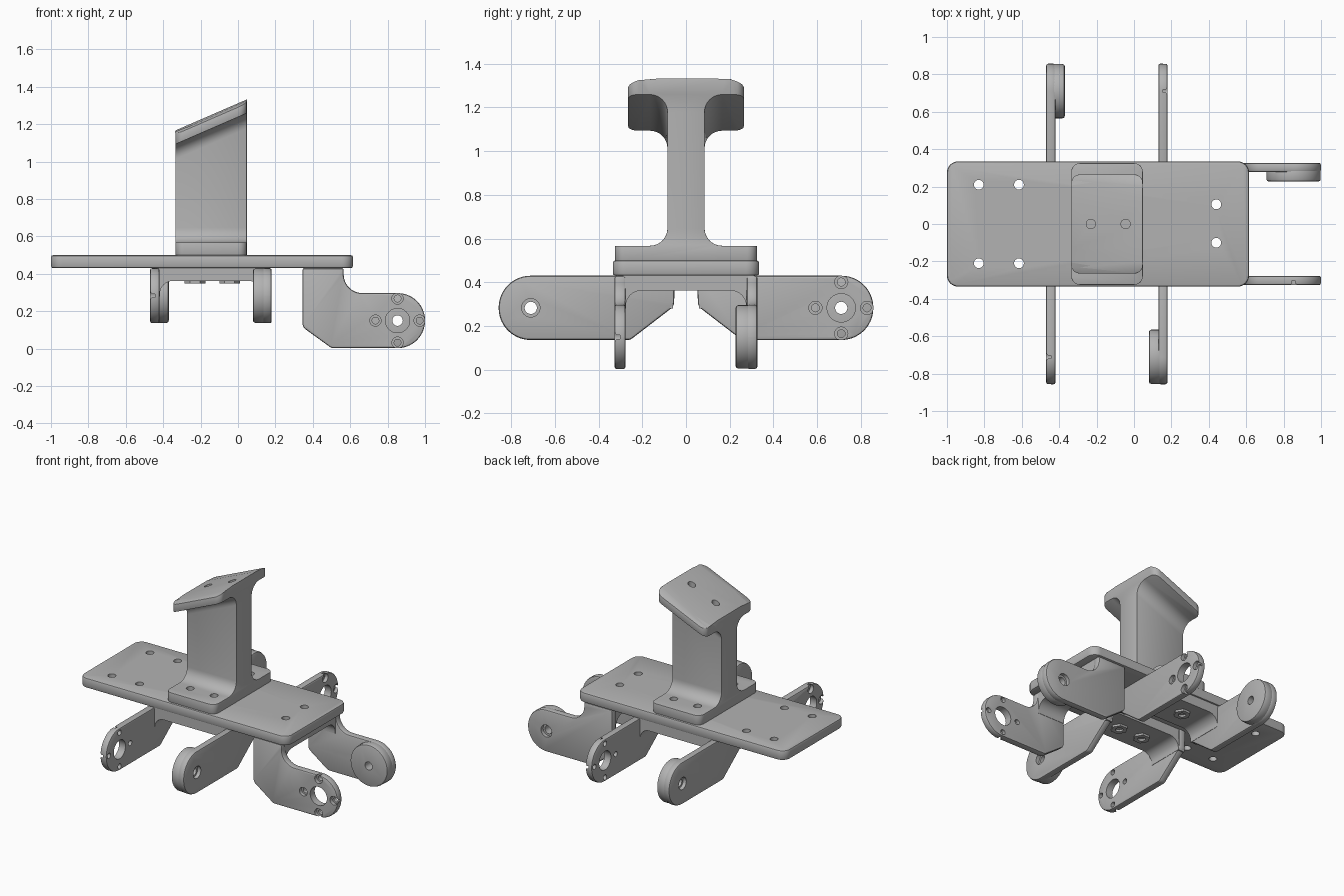
import bpy, bmesh, math
from mathutils import Vector

if "Cube" in bpy.data.objects:
    bpy.data.objects.remove(bpy.data.objects["Cube"], do_unlink=True)

grey = bpy.data.materials.new("plain grey")
grey.use_nodes = True
COLOUR = (0.45, 0.45, 0.45, 1)
grey.diffuse_color = COLOUR
grey.node_tree.nodes["Principled BSDF"].inputs["Base Color"].default_value = COLOUR


def rounded(corners, steps=8):
    """Turn (u, v, radius) corners into an outline with filleted corners."""
    out = []
    for i, (u, v, r) in enumerate(corners):
        p = Vector((u, v))
        if not r:
            out.append(p)
            continue
        a = (Vector(corners[i - 1][:2]) - p).normalized()
        b = (Vector(corners[(i + 1) % len(corners)][:2]) - p).normalized()
        half = a.angle(b) / 2
        centre = p + (a + b).normalized() * r / math.sin(half)
        start = p + a * r / math.tan(half) - centre
        end = p + b * r / math.tan(half) - centre
        sweep = start.angle(end)
        for k in range(steps + 1):
            t = k / steps
            out.append(centre + (start * math.sin((1 - t) * sweep)
                                 + end * math.sin(t * sweep)) / math.sin(sweep))
    return out


def slab(name, outline, lo, hi, axis, shape=None):
    """Extrude an outline along an axis from lo to hi."""
    place = {"x": lambda u, v, w: (w, u, v),
             "y": lambda u, v, w: (u, w, v),
             "z": lambda u, v, w: (u, v, w)}[axis]
    bm = bmesh.new()
    rings = [[bm.verts.new(place(p[0], p[1], w)) for p in outline] for w in (lo, hi)]
    for ring in rings:
        bm.faces.new(ring)
    n = len(outline)
    for i in range(n):
        j = (i + 1) % n
        bm.faces.new((rings[0][i], rings[0][j], rings[1][j], rings[1][i]))
    if shape:
        shape(bm)
    bmesh.ops.recalc_face_normals(bm, faces=bm.faces)
    mesh = bpy.data.meshes.new(name)
    bm.to_mesh(mesh)
    bm.free()
    mesh.materials.append(grey)
    obj = bpy.data.objects.new(name, mesh)
    bpy.context.collection.objects.link(obj)
    return obj


def disc(name, u, v, r, lo, hi, axis, sides=32):
    ring = [(u + r * math.cos(math.tau * i / sides), v + r * math.sin(math.tau * i / sides))
            for i in range(sides)]
    return slab(name, ring, lo, hi, axis)


def finish(obj, bevel=0.01, cutters=()):
    """Chamfer the rims, cut the holes, and shade."""
    if bevel:
        m = obj.modifiers.new("rim", "BEVEL")
        m.width, m.segments, m.limit_method = bevel, 2, "ANGLE"
        m.angle_limit = math.radians(40)
    for c in cutters:
        m = obj.modifiers.new("hole", "BOOLEAN")
        m.object, m.operation, m.solver = c, "DIFFERENCE", "EXACT"
    bpy.context.view_layer.update()
    graph = bpy.context.evaluated_depsgraph_get()
    baked = bpy.data.meshes.new_from_object(obj.evaluated_get(graph))
    obj.modifiers.clear()
    obj.data = baked
    for c in cutters:
        bpy.data.objects.remove(c, do_unlink=True)
    bpy.ops.object.select_all(action="DESELECT")
    obj.select_set(True)
    bpy.context.view_layer.objects.active = obj
    bpy.ops.object.shade_smooth_by_angle(angle=math.radians(30))


TOP = 0.43       # underside of the deck
TIP = 0.147      # radius of the arm tips
THICK = 0.05     # arm thickness
BOLT_X = (-0.23, -0.045)

# Deck plate with its screw holes
end_holes = [(0.44, 0.105), (0.44, -0.1)]
deck_holes = end_holes + [(x, y) for x in (-0.83, -0.615) for y in (-0.21, 0.21)]
deck = slab("deck_plate", rounded([(-1, -0.335, 0.06), (0.615, -0.335, 0.06),
                                   (0.615, 0.335, 0.06), (-1, 0.335, 0.06)]), TOP, 0.5, "z")
finish(deck, 0.012, [disc("cutter", x, y, 0.026, 0.3, 0.6, "z") for x, y in deck_holes])


# Pedestal: I-shaped profile with a slanted, slightly domed head
def slant_head(bm):
    for v in bm.verts:
        if v.co.z > 0.9:
            v.co.z += 0.434 * (v.co.x + 0.145)
    ends = [e for e in bm.edges
            if all(abs(v.co.y) > 0.25 for v in e.verts)
            and abs(e.verts[0].co.x - e.verts[1].co.x) < 1e-4
            and abs(e.verts[0].co.y - e.verts[1].co.y) < 1e-4]
    bmesh.ops.bevel(bm, geom=ends, offset=0.045, segments=5, profile=0.5, affect="EDGES")


half = [(0.325, 0.5, 0), (0.325, 0.567, 0), (0.085, 0.567, 0.08), (0.085, 1.175, 0.08),
        (0.265, 1.175, 0), (0.265, 1.228, 0), (0.22, 1.241, 0), (0.13, 1.249, 0)]
profile = rounded(half + [(-y, z, r) for y, z, r in reversed(half)])
pedestal = slab("pedestal", profile, -0.335, 0.047, "x", slant_head)
holes = [disc("cutter", x, y, 0.026, 0.45, 0.62, "z") for x in BOLT_X for y in (-0.2, 0.2)]
holes += [disc("cutter", x, 0, 0.025, 1.12, 1.5, "z") for x in BOLT_X]
finish(pedestal, 0.01, holes)

# Hex nuts under the deck
for x in BOLT_X:
    for y in (-0.2, 0.2):
        nut = disc("deck_nut", x, y, 0.055, 0.348, TOP, "z", 6)
        finish(nut, 0, [disc("cutter", x, y, 0.024, 0.3, 0.4, "z")])


def arm(name, outline, u, v, axis, outer, inward, boss):
    """Flat arm with either a thick bearing boss or a ring of screw holes at its tip."""
    def hole(cu, cv, r, depth):
        a, b = sorted((outer - inward * 0.02, outer + inward * depth))
        return disc("cutter", cu, cv, r, a, b, axis)

    lo, hi = sorted((outer, outer + inward * THICK))
    plate = slab(name + "_arm", outline, lo, hi, axis)
    if boss:
        finish(plate, 0.012, [hole(u, v, 0.028, 0.2), hole(u, v, 0.042, 0.025)])
        lo, hi = sorted((outer + inward * 0.03, outer + inward * 0.1))
        finish(disc(name + "_boss", u, v, TIP - 0.002, lo, hi, axis, 48), 0.012,
               [hole(u, v, 0.028, 0.2)])
        return
    cutters = [hole(u, v, 0.065, 0.2)]
    for du, dv in ((1, 0), (-1, 0), (0, 1), (0, -1)):
        cutters.append(hole(u + 0.118 * du, v + 0.118 * dv, 0.018, 0.2))
        cutters.append(hole(u + 0.118 * du, v + 0.118 * dv, 0.03, 0.025))
    finish(plate, 0.01, cutters)


def web_outline(a, b):
    """Cross-section of the bridge between two arms, with inside fillets."""
    return rounded([(a, TOP, 0.015), (a, 0.28, 0), (a + THICK, 0.28, 0),
                    (a + THICK, 0.362, 0.07), (b - THICK, 0.362, 0.07),
                    (b - THICK, 0.28, 0), (b, 0.28, 0), (b, TOP, 0.015)])


# Two side brackets, one a half turn from the other
for s, side in ((-1, "front"), (1, "back")):
    tip = 0.71 + TIP
    outline = rounded([(s * u, v, r) for u, v, r in (
        (0.05, TOP, 0), (tip, TOP, TIP - 0.001), (tip, TOP - 2 * TIP, TIP - 0.001),
        (0.255, TOP - 2 * TIP, 0.04), (0.055, 0.29, 0.04))], 14)
    v = TOP - TIP
    arm(side + "_right", outline, s * 0.71, v, "x", -0.47, 1, s > 0)
    arm(side + "_left", outline, s * 0.71, v, "x", 0.18, -1, s < 0)
    lo, hi = sorted((s * 0.06, s * 0.325))
    finish(slab(side + "_web", web_outline(-0.468, 0.178), lo, hi, "y"), 0)

# End bracket with dropped arms
U = 1 - TIP
V = 0.15
outline = rounded([(0.345, TOP, 0), (0.565, TOP, 0), (0.565, V + TIP, 0.1),
                   (1, V + TIP, TIP - 0.001), (1, V - TIP, TIP - 0.001),
                   (0.5, V - TIP, 0.04), (0.345, 0.115, 0.04)], 14)
arm("end_front", outline, U, V, "y", -0.327, 1, False)
arm("end_back", outline, U, V, "y", 0.327, -1, True)
web = slab("end_web", web_outline(-0.325, 0.325), 0.35, 0.56, "x")
finish(web, 0, [disc("cutter", x, y, 0.026, 0.3, 0.5, "z") for x, y in end_holes])
